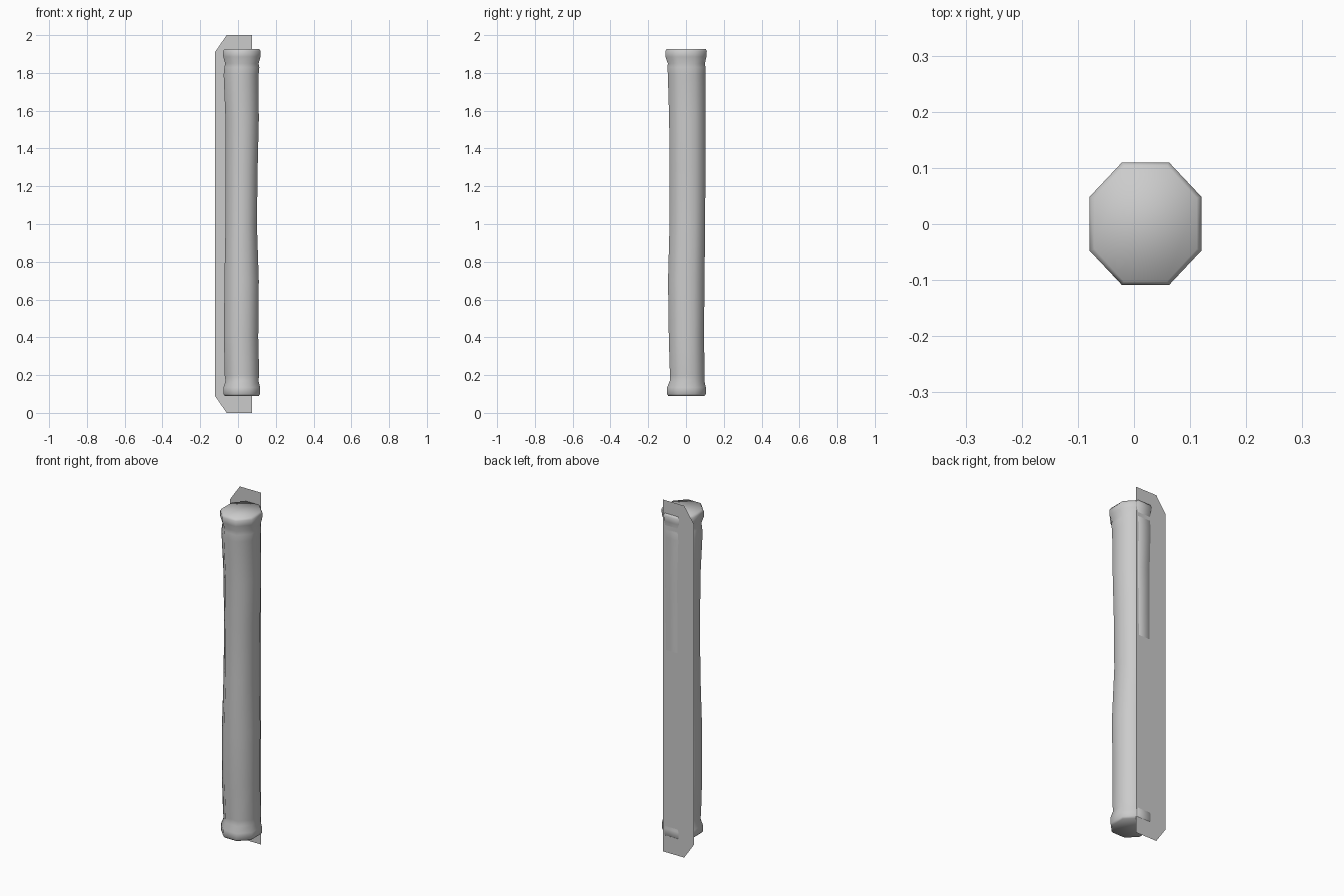
import bpy, bmesh


def mesh_object(name, bm):
    bmesh.ops.recalc_face_normals(bm, faces=bm.faces)
    mesh = bpy.data.meshes.new(name)
    bm.to_mesh(mesh)
    bm.free()
    obj = bpy.data.objects.new(name, mesh)
    bpy.context.collection.objects.link(obj)
    return obj


# Pole: lofted octagon rings, each given as z, x0, x1, y0, y1
rings = [
    (0.09, -0.070, 0.110, -0.094, 0.098),
    (0.10, -0.077, 0.117, -0.101, 0.105),
    (0.135, -0.077, 0.117, -0.100, 0.105),
    (0.17, -0.066, 0.108, -0.086, 0.097),
    (0.20, -0.071, 0.112, -0.085, 0.099),
    (0.40, -0.074, 0.107, -0.091, 0.095),
    (0.70, -0.072, 0.110, -0.095, 0.098),
    (1.00, -0.066, 0.100, -0.087, 0.101),
    (1.30, -0.065, 0.104, -0.087, 0.103),
    (1.55, -0.066, 0.110, -0.089, 0.103),
    (1.79, -0.076, 0.109, -0.096, 0.103),
    (1.83, -0.072, 0.113, -0.098, 0.103),
    (1.85, -0.068, 0.109, -0.096, 0.100),
    (1.885, -0.078, 0.119, -0.109, 0.108),
    (1.915, -0.079, 0.120, -0.109, 0.110),
    (1.927, -0.071, 0.112, -0.102, 0.104),
]
bm = bmesh.new()
loops = []
for z, x0, x1, y0, y1 in rings:
    cx, cy = (x1 - x0) * 0.29, (y1 - y0) * 0.28
    outline = [(x0 + cx, y0), (x1 - cx, y0), (x1, y0 + cy), (x1, y1 - cy),
               (x1 - cx, y1), (x0 + cx, y1), (x0, y1 - cy), (x0, y0 + cy)]
    loops.append([bm.verts.new((x, y, z)) for x, y in outline])
for a, b in zip(loops, loops[1:]):
    for i in range(8):
        j = (i + 1) % 8
        bm.faces.new((a[i], a[j], b[j], b[i]))
bm.faces.new(loops[0])
bm.faces.new(loops[-1])
for f in bm.faces:
    f.smooth = True
mesh_object("pole", bm)

# Thin flat backing sheet with two clipped corners
bm = bmesh.new()
sheet = [(0.074, 0), (0.074, 2), (-0.06, 2), (-0.122, 1.91), (-0.122, 0.09), (-0.06, 0)]
bm.faces.new([bm.verts.new((x, 0.102, z)) for x, z in sheet])
mesh_object("backing_sheet", bm)
